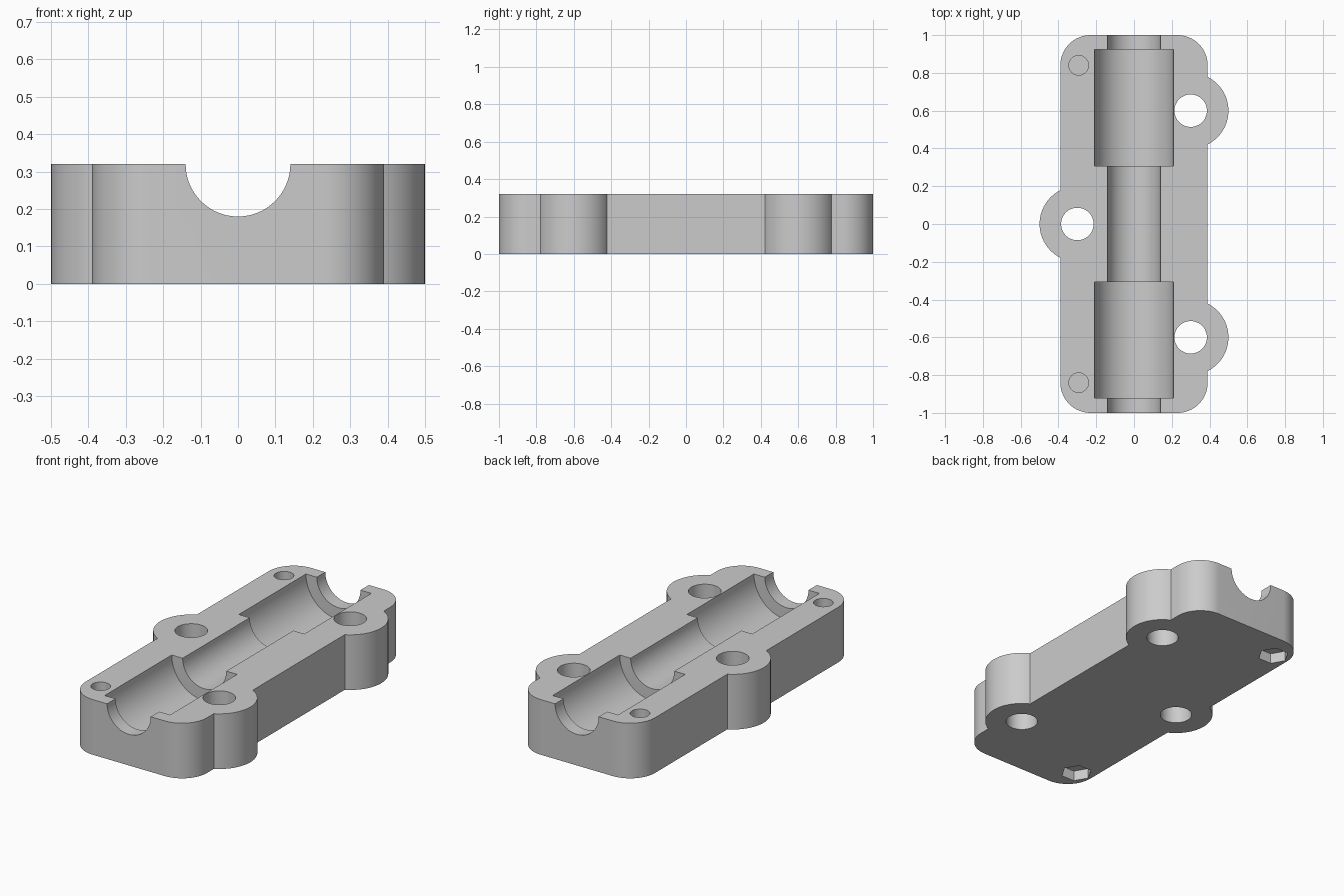
import bpy, bmesh, math
from mathutils import Matrix

HEIGHT = 0.32
EAR_R = 0.2
EAR_SPAN = math.degrees(math.acos(0.09 / EAR_R))

cube = bpy.data.objects.get("Cube")
if cube:
    bpy.data.objects.remove(cube, do_unlink=True)

grey = bpy.data.materials.new("light_grey")
grey.use_nodes = True
grey.diffuse_color = (0.6, 0.6, 0.6, 1)
grey.node_tree.nodes["Principled BSDF"].inputs["Base Color"].default_value = (0.6, 0.6, 0.6, 1)


def make_object(name, bm):
    bmesh.ops.recalc_face_normals(bm, faces=bm.faces)
    mesh = bpy.data.meshes.new(name)
    bm.to_mesh(mesh)
    bm.free()
    mesh.materials.append(grey)
    obj = bpy.data.objects.new(name, mesh)
    bpy.context.collection.objects.link(obj)
    return obj


def arc(cx, cy, r, start, end, steps=20):
    angles = [math.radians(start + (end - start) * i / steps) for i in range(steps + 1)]
    return [(cx + r * math.cos(a), cy + r * math.sin(a)) for a in angles]


def corner(sx, sy, start):
    return arc(sx * 0.23, sy * 0.84, 0.16, start, start + 90)


def ear(cx, cy, facing):
    return arc(cx, cy, EAR_R, facing - EAR_SPAN, facing + EAR_SPAN, 32)


def cut(target, centre, radius, length, sides=48, along_y=False, turn=0):
    """Subtract a prism or cylinder from the target."""
    bm = bmesh.new()
    rot = Matrix.Rotation(math.radians(90), 4, 'X') if along_y else Matrix.Rotation(math.radians(turn), 4, 'Z')
    bmesh.ops.create_cone(bm, cap_ends=True, segments=sides, radius1=radius, radius2=radius,
                          depth=length, matrix=Matrix.Translation(centre) @ rot)
    cutter = make_object("cutter", bm)
    cutter.hide_render = True
    mod = target.modifiers.new("cut", 'BOOLEAN')
    mod.operation = 'DIFFERENCE'
    mod.solver = 'EXACT'
    mod.object = cutter
    bpy.context.view_layer.objects.active = target
    bpy.ops.object.modifier_apply(modifier=mod.name)
    bpy.data.objects.remove(cutter, do_unlink=True)


# Rounded block outline with three screw ears
outline = (corner(1, -1, -90) + ear(0.3, -0.6, 0) + ear(0.3, 0.6, 0) + corner(1, 1, 0)
           + corner(-1, 1, 90) + ear(-0.3, 0, 180) + corner(-1, -1, 180))
bm = bmesh.new()
base = bm.faces.new([bm.verts.new((x, y, 0)) for x, y in outline])
top = bmesh.ops.extrude_face_region(bm, geom=[base])
bmesh.ops.translate(bm, vec=(0, 0, HEIGHT),
                    verts=[v for v in top["geom"] if isinstance(v, bmesh.types.BMVert)])
block = make_object("bearing_block", bm)

# Half-round rod channel and two wider bearing seats
cut(block, (0, 0, HEIGHT), 0.14, 2.2, 64, along_y=True)
for side in (-1, 1):
    cut(block, (0, side * 0.615, HEIGHT), 0.21, 0.615, 64, along_y=True)

# Through holes in the ears
for x, y in ((0.3, -0.6), (0.3, 0.6), (-0.3, 0)):
    cut(block, (x, y, HEIGHT / 2), 0.086, 1)

# Blind screw holes above, hexagonal nut pockets below
for side in (-1, 1):
    cut(block, (-0.293, side * 0.84, 0.28), 0.052, 0.4, 32)
    cut(block, (-0.293, side * 0.84, 0), 0.084, 0.12, 6, turn=30)

bpy.ops.object.select_all(action='DESELECT')
block.select_set(True)
bpy.context.view_layer.objects.active = block
bpy.ops.object.shade_smooth_by_angle(angle=math.radians(30))
